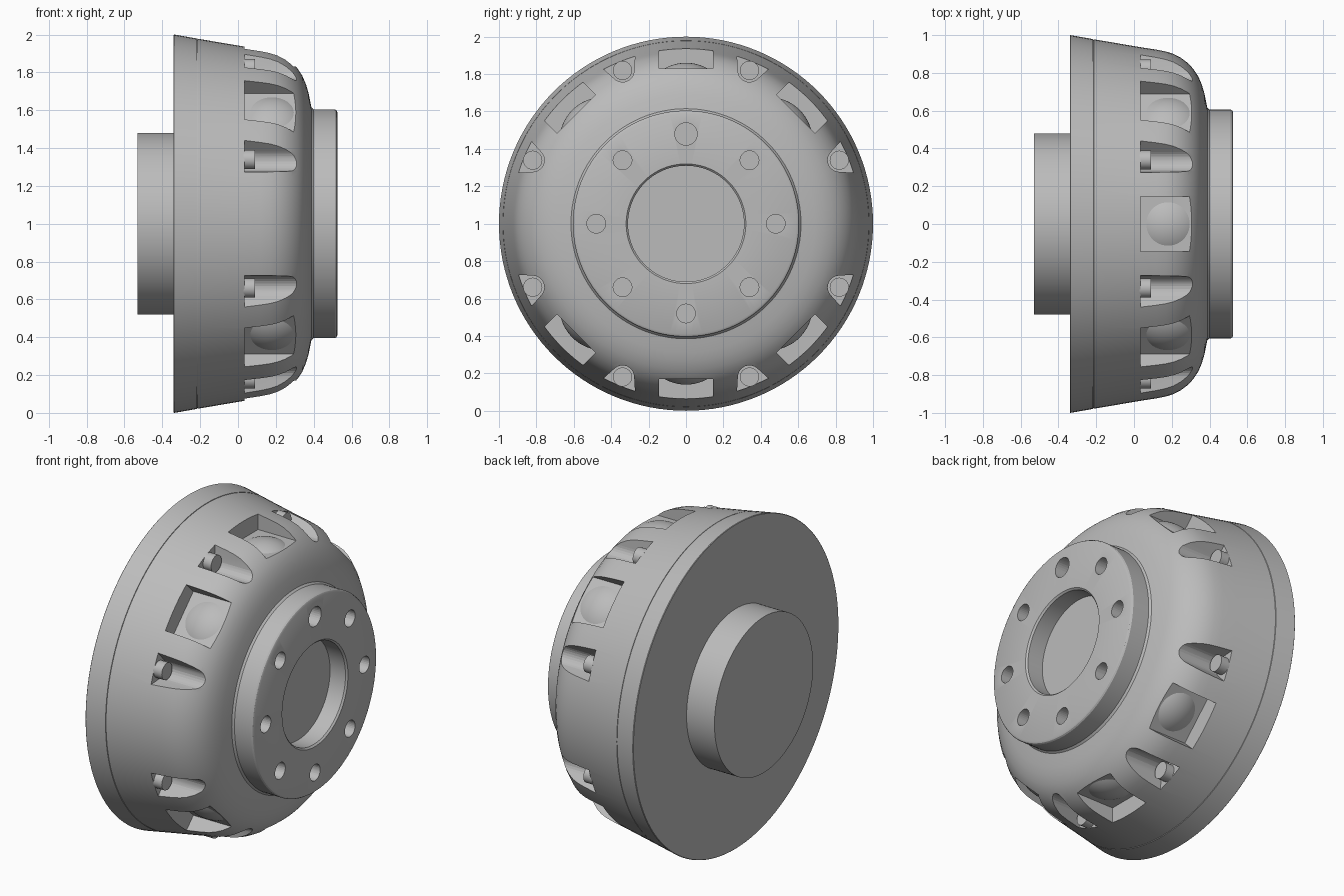
import bpy
import bmesh
from math import pi, cos, sin, radians
from mathutils import Matrix, Vector

cube = bpy.data.objects.get("Cube")
if cube:
    bpy.data.objects.remove(cube, do_unlink=True)

grey = bpy.data.materials.new("plain_grey")
grey.use_nodes = True
colour = (0.5, 0.5, 0.5, 1)
grey.diffuse_color = colour
grey.node_tree.nodes["Principled BSDF"].inputs["Base Color"].default_value = colour

CENTRE = Matrix.Translation((0, 0, 1))
BACK, FLOOR = 0.035, 0.83       # rear wall and floor radius of the pockets
BOLT_R = 0.887                  # radius of the bolt circle in the rim


def turn(angle):
    """Carry local +z to the given angle around the model's x axis."""
    return CENTRE @ Matrix.Rotation(radians(angle) - pi / 2, 4, 'X')


def make_object(name, bm, smooth=True):
    bmesh.ops.recalc_face_normals(bm, faces=bm.faces)
    mesh = bpy.data.meshes.new(name)
    bm.to_mesh(mesh)
    bm.free()
    mesh.materials.append(grey)
    obj = bpy.data.objects.new(name, mesh)
    bpy.context.collection.objects.link(obj)
    if smooth:
        shade(obj)
    return obj


def shade(obj):
    bpy.ops.object.select_all(action='DESELECT')
    obj.select_set(True)
    bpy.context.view_layer.objects.active = obj
    bpy.ops.object.shade_smooth_by_angle(angle=radians(30))


def lathe(name, profile, matrix=CENTRE, steps=128, smooth=True):
    """Spin (x, radius) points around the x axis."""
    bm = bmesh.new()
    verts = [bm.verts.new((x, 0, r)) for x, r in profile]
    edges = [bm.edges.new(pair) for pair in zip(verts, verts[1:])]
    bmesh.ops.spin(bm, geom=verts + edges, cent=(0, 0, 0), axis=(1, 0, 0),
                   angle=2 * pi, steps=steps, use_duplicate=False)
    bmesh.ops.remove_doubles(bm, verts=bm.verts, dist=0.0002)
    bm.transform(matrix)
    return make_object(name, bm, smooth)


def prism(bm, outline, x0, x1, matrix):
    """Extrude a (y, z) outline from x0 to x1."""
    rings = [[bm.verts.new(matrix @ Vector((x, y, z))) for y, z in outline]
             for x in (x0, x1)]
    bm.faces.new(rings[0])
    bm.faces.new(rings[1][::-1])
    for i in range(len(outline)):
        j = (i + 1) % len(outline)
        bm.faces.new((rings[0][j], rings[0][i], rings[1][i], rings[1][j]))


def circle(radius, z, count=32):
    return [(radius * cos(2 * pi * i / count), z + radius * sin(2 * pi * i / count))
            for i in range(count)]


# Housing with a rounded shoulder, flange and central bore
housing = lathe("housing", [
    (-0.34, 0), (-0.34, 0.997), (-0.337, 1.0),
    (-0.217, 0.979), (-0.216, 0.975), (-0.214, 0.975), (-0.213, 0.978),
    (BACK, 0.936), (0.12, 0.923), (0.17, 0.913), (0.21, 0.9), (0.25, 0.879),
    (0.285, 0.852), (0.315, 0.82), (0.34, 0.782), (0.36, 0.735),
    (0.373, 0.69), (0.383, 0.64), (0.388, 0.615), (0.4, 0.605),
    (0.512, 0.605), (0.52, 0.6), (0.525, 0.59),
    (0.525, 0.32), (0.515, 0.31), (0.41, 0.31), (0.41, 0)])

# Cutter for the pockets and the flange holes
square_angles = [a for a in range(0, 360, 45) if a % 180]
bolt_angles = [22.5 + 45 * i for i in range(8)]
cut = bmesh.new()
for a in square_angles:
    prism(cut, [(-0.145, FLOOR), (0.145, FLOOR), (0.145, 1.1), (-0.145, 1.1)],
          BACK, 0.45, turn(a))
slot = [(0.062 * cos(t), BOLT_R + 0.062 * sin(t))
        for t in (radians(205 + 13 * i) for i in range(11))]
slot = [(-0.172, 1.1)] + slot + [(0.172, 1.1)]
for a in bolt_angles:
    prism(cut, slot, BACK, 0.45, turn(a))
for i in range(8):
    prism(cut, circle(0.06 if i == 2 else 0.05, 0.48), 0.44, 0.6, turn(45 * i))
cutter = make_object("pocket_cutter", cut, False)
cutter.hide_render = True

boolean = housing.modifiers.new("pockets", 'BOOLEAN')
boolean.operation = 'DIFFERENCE'
boolean.solver = 'EXACT'
boolean.object = cutter
bpy.context.view_layer.objects.active = housing
bpy.ops.object.modifier_apply(modifier=boolean.name)
bpy.data.objects.remove(cutter, do_unlink=True)
shade(housing)

# Rear hub
lathe("rear_hub", [(-0.53, 0), (-0.53, 0.48), (-0.335, 0.48), (-0.335, 0)])

# Bolts in the rim slots
for n, a in enumerate(bolt_angles):
    bm = bmesh.new()
    prism(bm, circle(0.051, BOLT_R), BACK - 0.005, 0.09, turn(a))
    make_object(f"rim_bolt_{n + 1}", bm)

# Shallow domes on the pocket floors
RISE, SPAN = 0.03, 0.115
ball = (SPAN ** 2 + RISE ** 2) / (2 * RISE)
for n, a in enumerate(square_angles):
    bm = bmesh.new()
    bmesh.ops.create_uvsphere(bm, u_segments=48, v_segments=96, radius=ball)
    bmesh.ops.bisect_plane(bm, geom=bm.verts[:] + bm.edges[:] + bm.faces[:],
                           plane_co=(0, 0, ball - RISE - 0.002), plane_no=(0, 0, 1),
                           clear_inner=True)
    bm.transform(turn(a) @ Matrix.Translation((0.18, 0, FLOOR + RISE - ball)))
    make_object(f"pocket_dome_{n + 1}", bm)
